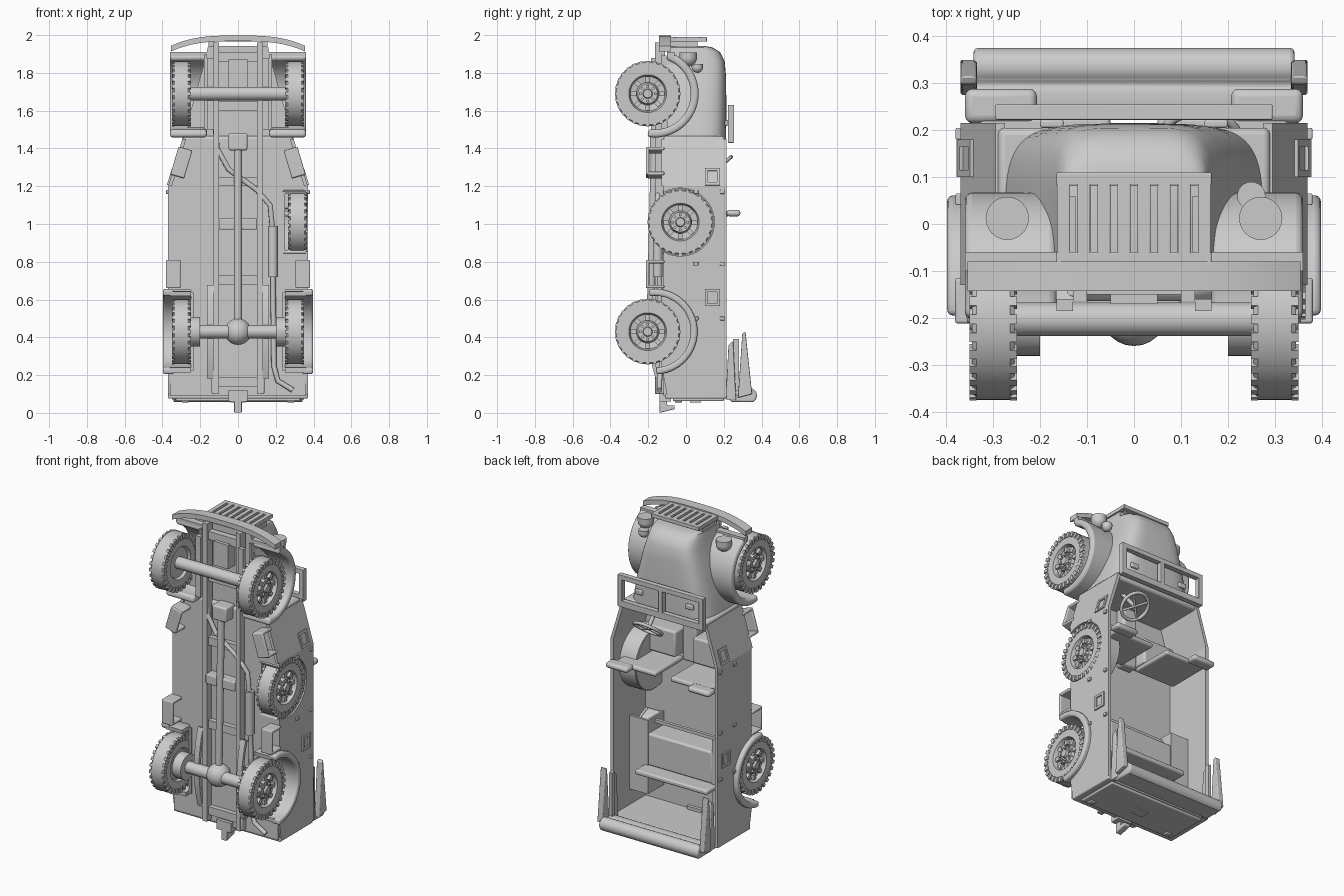
import bpy, bmesh, math
from mathutils import Matrix, Vector

cube = bpy.data.objects.get("Cube")
if cube:
    bpy.data.objects.remove(cube, do_unlink=True)

grey = bpy.data.materials.new("plain grey")
grey.use_nodes = True
grey.diffuse_color = (0.6, 0.6, 0.6, 1)
grey.node_tree.nodes["Principled BSDF"].inputs["Base Color"].default_value = (0.6, 0.6, 0.6, 1)


def finish(name, bm, mirror=False, bevel=0):
    bmesh.ops.recalc_face_normals(bm, faces=bm.faces)
    for f in bm.faces:
        f.smooth = True
    for e in bm.edges:
        e.smooth = len(e.link_faces) == 2 and e.calc_face_angle(0) < 0.6
    me = bpy.data.meshes.new(name)
    bm.to_mesh(me)
    bm.free()
    me.materials.append(grey)
    ob = bpy.data.objects.new(name, me)
    bpy.context.collection.objects.link(ob)
    if bevel:
        b = ob.modifiers.new("round", "BEVEL")
        b.width, b.segments, b.limit_method = bevel, 3, "ANGLE"
        b.angle_limit = 0.8
    if mirror:
        ob.modifiers.new("mirror", "MIRROR").use_mirror_merge = False


def add_box(bm, x0, x1, y0, y1, z0, z1, rot=0):
    centre = Vector(((x0 + x1) / 2, (y0 + y1) / 2, (z0 + z1) / 2))
    m = Matrix.Translation(centre) @ Matrix.Rotation(rot, 4, "Y") @ Matrix.Diagonal((x1 - x0, y1 - y0, z1 - z0, 1))
    bmesh.ops.create_cube(bm, size=1, matrix=m)


def box(name, *dims, rot=0, mirror=False, bevel=0):
    bm = bmesh.new()
    add_box(bm, *dims, rot=rot)
    finish(name, bm, mirror, bevel)


def prism(name, pts, axis, a, b, mirror=False, bevel=0):
    # axis X takes (y, z) points, axis Y takes (x, z) points
    bm = bmesh.new()
    place = (lambda p, d: (d, p[0], p[1])) if axis == "X" else (lambda p, d: (p[0], d, p[1]))
    face = bm.faces.new([bm.verts.new(place(p, a)) for p in pts])
    ext = bmesh.ops.extrude_face_region(bm, geom=[face])
    shift = (b - a, 0, 0) if axis == "X" else (0, b - a, 0)
    bmesh.ops.translate(bm, vec=shift, verts=[v for v in ext["geom"] if isinstance(v, bmesh.types.BMVert)])
    finish(name, bm, mirror, bevel)


def arc(y, z, r, a0, a1, n=28):
    # angles run from forward (+z) towards the roof side (+y)
    angles = [math.radians(a0 + (a1 - a0) * i / n) for i in range(n + 1)]
    return [(y + r * math.sin(a), z + r * math.cos(a)) for a in angles]


def arch(name, y, z, r0, r1, a0, a1, x0, x1, mirror=True, bevel=0):
    prism(name, arc(y, z, r0, a0, a1) + arc(y, z, r1, a1, a0), "X", x0, x1, mirror, bevel)


def lathe(bm, profile, c, seg=48):
    rings = []
    for r, x in profile:
        if r == 0:
            rings.append([bm.verts.new((c[0] + x, c[1], c[2]))] * seg)
        else:
            rings.append([bm.verts.new((c[0] + x, c[1] + r * math.cos(t), c[2] + r * math.sin(t)))
                          for t in (math.tau * i / seg for i in range(seg))])
    for p, q in zip(rings, rings[1:]):
        for i in range(seg):
            j = (i + 1) % seg
            vs = list(dict.fromkeys((p[i], p[j], q[j], q[i])))
            if len(vs) > 2:
                bm.faces.new(vs)


def tube(name, pts, r, cyclic=False):
    cu = bpy.data.curves.new(name, "CURVE")
    cu.dimensions, cu.bevel_depth, cu.bevel_resolution, cu.use_fill_caps = "3D", r, 3, True
    sp = cu.splines.new("POLY")
    sp.points.add(len(pts) - 1)
    for p, co in zip(sp.points, pts):
        p.co = (*co, 1)
    sp.use_cyclic_u = cyclic
    sp.use_smooth = True
    cu.materials.append(grey)
    bpy.context.collection.objects.link(bpy.data.objects.new(name, cu))


def wheel(name, x, y, z, mirror):
    bm = bmesh.new()
    lathe(bm, [(0, -.03), (.09, -.03), (.1, -.045), (.165, -.045), (.172, -.036), (.172, .036), (.165, .045),
               (.1, .045), (.092, .02), (.06, .015), (.052, .035), (.026, .035), (.022, .05), (0, .05)], (x, y, z))
    spin = [(28, .158, side * .043, (.015, .02, .031)) for side in (-1, 1)]  # shoulder tread blocks
    spin += [(8, .075, .025, (.02, .024, .03)), (8, .04, .038, (.012, .013, .013))]  # rim blocks and nuts
    for n, r, d, s in spin:
        for i in range(n):
            m = Matrix.Translation((x, y, z)) @ Matrix.Rotation(math.tau * i / n, 4, "X") \
                @ Matrix.Translation((d, 0, r)) @ Matrix.Diagonal((*s, 1))
            bmesh.ops.create_cube(bm, size=1, matrix=m)
    finish(name, bm, mirror)


# Wheels, axles and drive line
REAR, FRONT, AXLE = .43, 1.69, -.203
wheel("rear_wheel", .3, AXLE, REAR, True)
wheel("front_wheel", .3, AXLE, FRONT, True)
wheel("spare_wheel", .315, -.03, 1.01, False)
for name, z in (("rear_axle", REAR), ("front_axle", FRONT)):
    bm = bmesh.new()
    lathe(bm, [(0, -.28), (.036, -.28), (.036, .28), (0, .28)], (0, AXLE, z), 24)
    finish(name, bm)
bm = bmesh.new()
lathe(bm, [(0, .2), (.078, .2), (.078, .26), (0, .26)], (0, AXLE, REAR))
finish("brake_drum", bm, True)
bm = bmesh.new()
bmesh.ops.create_uvsphere(bm, u_segments=24, v_segments=14, radius=.07, matrix=Matrix.Translation((0, -.19, REAR)))
finish("differential", bm)
tube("drive_shaft", [(0, -.19, REAR), (0, -.165, 1.45)], .021)
box("transfer_case", -.05, .05, -.19, -.1, 1.39, 1.48, bevel=.01)
box("shaft_bracket", -.1, .1, -.18, -.11, .97, 1.03, bevel=.006)
tube("exhaust_pipe", [(-.13, -.14, 1.6), (-.11, -.15, 1.4), (-.05, -.15, 1.29), (.1, -.15, 1.18), (.17, -.15, 1.1),
                      (.185, -.15, .95), (.185, -.14, .7), (.19, -.13, .25), (.21, -.14, .17), (.29, -.14, .12)], .014)
tube("muffler", [(.185, -.15, .72), (.185, -.15, .99)], .027)

# Chassis
box("frame_rail", .1, .13, -.165, -.11, .1, 1.96, mirror=True)
for i, z in enumerate((.14, .68, 1.2, 1.6, 1.86)):
    box(f"cross_member_{i}", -.12, .12, -.15, -.11, z, z + .05)
arch("rear_spring", .6, REAR, .78, .8, 252, 288, .13, .165)
box("front_spring", .13, .165, -.185, -.16, 1.5, 1.88, mirror=True)
box("engine_sump", -.05, .05, -.17, -.09, 1.72, 1.87)
box("tow_bracket", -.05, .05, -.14, -.08, .06, .12)
prism("tow_hook", [(-.14, 0), (-.06, .02), (-.06, .04), (-.1, .04), (-.1, .1), (-.14, .1)], "X", -.02, .02, bevel=.005)
box("tow_loop", .1, .14, -.16, -.11, .1, .2, mirror=True, bevel=.008)

# Tub walls with wheel openings, tapered cowl sides and floor
TOP, LOW, OUT = .215, -.12, .37
for side, label in ((1, "left"), (-1, "right")):
    spare = arc(-.03, 1.01, .18, -30, 210) if side > 0 else []
    pts = [(TOP, .09), (TOP, 1.2), (LOW, 1.2)] + spare + arc(-.165, REAR, .2, 13, 167) + [(LOW, .2), (-.1, .09)]
    prism(f"{label}_wall", pts, "X", side * .35, side * OUT)
prism("cowl_side", [(OUT, 1.2), (.295, 1.45), (.275, 1.45), (.35, 1.2)], "Y", -.13, TOP, True)
box("floor_front", -.36, .24, LOW, -.1, .65, 1.2)
box("floor_beside_spare", .24, .36, LOW, -.1, .65, .85)
prism("footwell_floor", [(-.36, 1.18), (.36, 1.18), (.285, 1.45), (-.285, 1.45)], "Y", LOW, -.1)
box("floor_middle", -.25, .25, LOW, -.1, .2, .66)
box("floor_rear", -.36, .36, LOW, -.1, .09, .23)
box("rear_panel", -OUT, OUT, -.11, TOP, .075, .1, bevel=.008)
box("tailgate", -.33, .33, -.07, .2, .062, .08, bevel=.006)
box("tailgate_latch", -.04, .04, .02, .08, .055, .065)
box("tail_lamp", .26, .3, -.06, -.02, .055, .07, mirror=True, bevel=.006)
box("dashboard", -.29, .29, -.12, .205, 1.42, 1.465, bevel=.015)
arch("spare_well_rim", -.03, 1.01, .175, .19, -30, 210, .24, .36, False)
prism("spare_well_back", arc(-.03, 1.01, .185, -30, 210), "X", .235, .248)

# Fenders and wheel wells
arch("rear_fender", -.165, REAR, .19, .226, -8, 178, .34, .398, bevel=.012)
arch("rear_well", -.165, REAR, .19, .215, -8, 178, .25, .36)
prism("rear_well_back", arc(-.165, REAR, .21, 10, 170), "X", .235, .25, True)
box("rear_wheel_housing", .225, .355, .045, .06, .2, .66, mirror=True)
box("rear_housing_side", .222, .235, -.11, .06, .2, .66, mirror=True)
arch("front_fender", -.165, FRONT, .19, .232, 18, 190, .165, .36, bevel=.015)
prism("front_well_back", arc(-.165, FRONT, .21, 10, 170), "X", .165, .18, True)
box("fender_front_lip", .16, .36, -.1, -.06, 1.88, 1.91, mirror=True)

# Hood, lofted from rounded sections
bm = bmesh.new()
rows = []
for z, w, top in ((1.45, .278, .212), (1.6, .25, .214), (1.78, .2, .212), (1.86, .175, .205),
                  (1.91, .165, .18), (1.935, .16, .14), (1.942, .15, .1)):
    row = []
    for i in range(33):
        t = math.pi * i / 32
        c = math.cos(t)
        row.append(bm.verts.new((math.copysign(abs(c) ** .42, c) * w,
                                 -.1 + (top + .1) * max(math.sin(t), 0) ** .36, z)))
    rows.append(row)
for p, q in zip(rows, rows[1:]):
    for i in range(33):
        j = (i + 1) % 33
        bm.faces.new((p[i], p[j], q[j], q[i]))
bm.faces.new(rows[0])
bm.faces.new(rows[-1])
finish("hood", bm)

# Grille with seven slots, bumper and lamps
bm = bmesh.new()
add_box(bm, -.165, .165, .082, .11, 1.965, 1.99)
add_box(bm, -.165, .165, -.085, -.06, 1.965, 1.99)
for i in range(8):
    x = -.15 + i * .3 / 7
    add_box(bm, x - .014, x + .014, -.07, .09, 1.965, 1.99)
finish("grille", bm, bevel=.003)
box("grille_stay", .125, .155, -.08, .06, 1.92, 1.97, mirror=True)
xs = [-.355 + .71 * i / 24 for i in range(25)]
curve = [(x, 1.998 - .055 * abs(x / .355) ** 3) for x in xs]
prism("front_bumper", curve + [(x, z - .03) for x, z in reversed(curve)], "Y", -.143, -.08)
for name, r, x, y, z, mirror in (("headlight", .046, .27, .012, 1.88, True), ("marker_lamp", .03, .25, .06, 1.83, False)):
    bm = bmesh.new()  # bowl behind, flat lens in front
    bmesh.ops.create_uvsphere(bm, u_segments=24, v_segments=12, radius=r)
    for v in bm.verts:
        v.co.z = min(v.co.z, r * .2)
    bmesh.ops.create_cone(bm, cap_ends=True, segments=24, radius1=r, radius2=r, depth=r * .6,
                          matrix=Matrix.Translation((0, 0, r * .3)))
    bmesh.ops.translate(bm, verts=bm.verts, vec=(x, y, z))
    finish(name, bm, mirror)

# Folded windshield frame
bm = bmesh.new()
for z0, z1 in ((1.43, 1.47), (1.6, 1.63)):
    add_box(bm, -.295, .295, .222, .255, z0, z1)
for x in (-.28, 0, .28):
    add_box(bm, x - .015, x + .015, .222, .255, 1.45, 1.62)
finish("windshield_frame", bm, bevel=.003)
box("hood_clamp", .15, .2, .205, .222, 1.52, 1.55, mirror=True, bevel=.005)

# Seats and steering
box("front_seat", .06, .28, -.1, .02, 1.08, 1.24, mirror=True, bevel=.012)
box("front_seat_back", .05, .33, -.05, .23, 1.04, 1.07, mirror=True, bevel=.012)
box("front_seat_bolster", .207, .36, .215, .288, 1.04, 1.075, mirror=True, bevel=.016)
box("gear_tunnel", -.05, .05, -.1, -.03, 1.05, 1.43, bevel=.015)
box("rear_seat", -.225, .225, -.1, .06, .38, .58, bevel=.012)
box("rear_seat_back", -.25, .25, -.02, .15, .35, .38, bevel=.01)
box("rear_seat_bar", -.23, .23, -.03, -.01, .62, .64)
hub, u, v = Vector((.14, .175, 1.3)), Vector((1, 0, 0)), Vector((0, .75, .65))
rim = [hub + .085 * (u * math.cos(math.tau * i / 28) + v * math.sin(math.tau * i / 28)) for i in range(28)]
tube("steering_wheel", rim, .01, cyclic=True)
for i in range(2):
    tube(f"steering_spoke_{i}", [rim[4 + i * 7], rim[18 + i * 7]], .007)
tube("steering_column", [hub, hub + Vector((0, -.12, .14))], .012)

# Folded soft top: rolled canvas and side bows
roll = arc(.335, .092, .04, -60, 150, 16)
prism("canvas_roll", roll + [(.24, .058), (.225, .075), (.23, .11), (.28, .12)], "X", -.342, .342, bevel=.012)
prism("inner_bow", [(.21, .07), (.225, .36), (.25, .38), (.265, .07)], "X", .32, .35, True, .005)
prism("outer_bow", [(.275, .08), (.298, .42), (.315, .43), (.35, .1)], "X", .335, .37, True, .005)
box("middle_bow", .315, .335, .25, .28, .08, .39, mirror=True)

# Side steps, bent from broad straps
for name, x, z, tilt in (("rear_step", .343, .735, 0), ("front_step", .3, 1.325, -.29)):
    bm = bmesh.new()
    add_box(bm, x - .038, x + .038, -.212, -.194, z - .075, z + .075, rot=tilt)
    for d in (-.066, .066):
        shift = x + d * math.tan(tilt)
        add_box(bm, shift - .038, shift + .038, -.205, -.115, z + d - .009, z + d + .009, rot=tilt)
    finish(name, bm, True, .006)

# Side pockets and hinges
for name, x, z, tilt in (("rear_pocket", OUT, .61, 0), ("front_pocket", .355, 1.25, -.29)):
    for i, (y0, y1, d0, d1) in enumerate(((.1, .115, -.035, .035), (.165, .18, -.045, .045),
                                         (.1, .18, -.045, -.03), (.1, .18, .03, .045))):
        px = x + (d0 + d1) / 2 * math.tan(tilt)
        box(f"{name}_edge_{i}", px - .006, px + .008, y0, y1, z + d0, z + d1, rot=tilt, mirror=True)
for i, z in enumerate((.5, .79, 1.17)):
    for j, y in enumerate((.04, .18)):
        box(f"wall_hinge_{i}_{j}", .365, .38, y, y + .025, z - .01, z + .01, mirror=True, bevel=.003)
